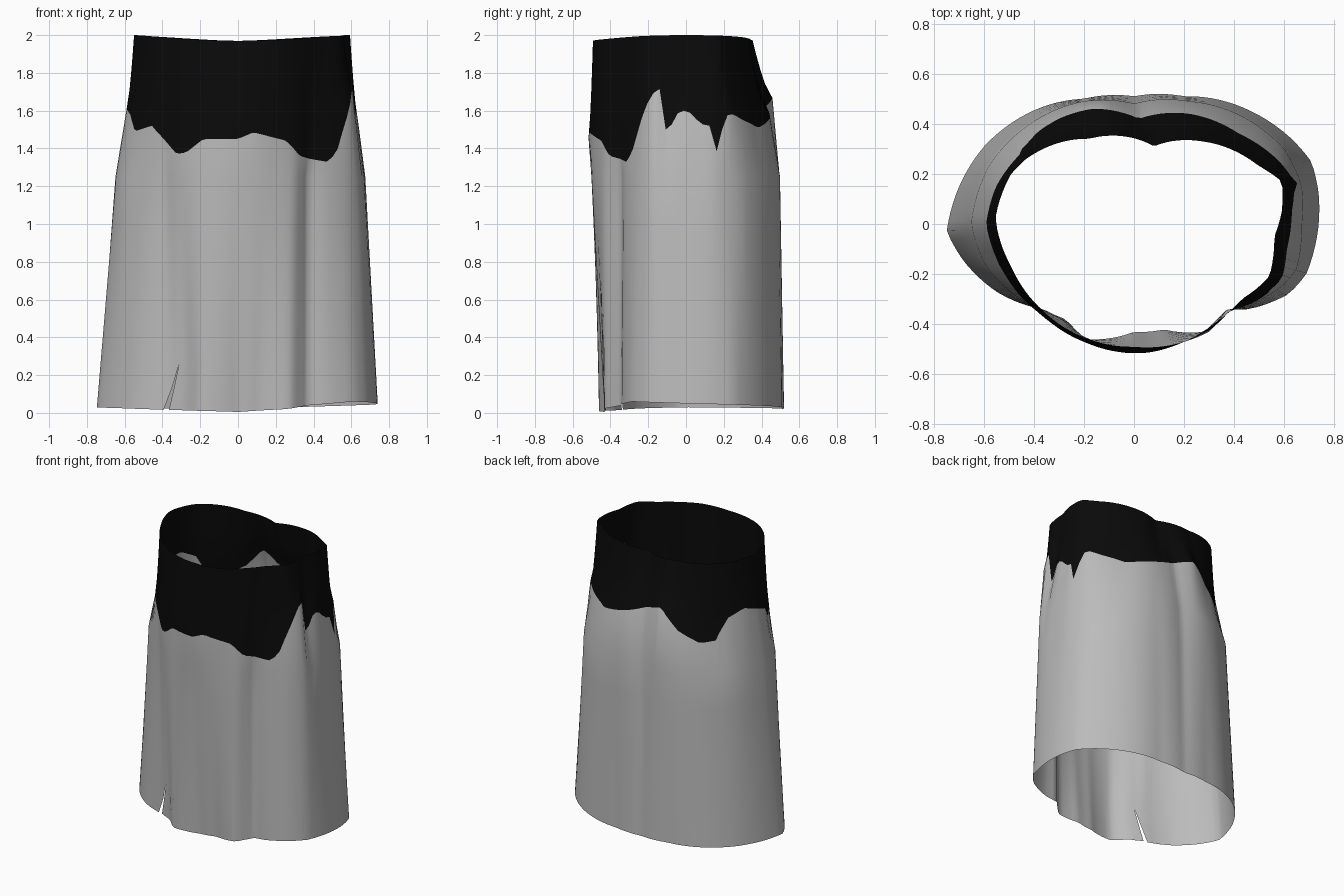
import bpy
import bmesh
from math import atan2, cos, degrees, hypot, radians, sin

default_cube = bpy.data.objects.get("Cube")
if default_cube:
    bpy.data.objects.remove(default_cube, do_unlink=True)


def make_material(name, value):
    material = bpy.data.materials.new(name)
    colour = (value, value, value, 1.0)
    material.diffuse_color = colour
    material.use_nodes = True
    shader = next(n for n in material.node_tree.nodes if n.type == "BSDF_PRINCIPLED")
    shader.inputs["Base Color"].default_value = colour
    shader.inputs["Roughness"].default_value = 0.9
    return material


def to_polar(outline):
    """Turn outline points (in hundredths) into sorted angle and radius pairs."""
    return sorted((degrees(atan2(y, x)) % 360, hypot(x, y) / 100) for x, y in outline)


def sample(pairs, angle):
    """Interpolate a value around the full circle."""
    angle %= 360
    first, last = pairs[0], pairs[-1]
    ring = [(last[0] - 360, last[1])] + pairs + [(first[0] + 360, first[1])]
    for (a, value_a), (b, value_b) in zip(ring, ring[1:]):
        if a <= angle <= b:
            return value_a + (value_b - value_a) * (angle - a) / max(b - a, 1e-6)


def mix(a, b, factor):
    return a + (b - a) * factor


# Cross-sections: hem, chest, edge of the dark band, and top rim
hem = to_polar([
    (74, 0), (74, 12), (71, 25), (62, 35), (47, 45), (20, 51), (0, 51), (-20, 50),
    (-36, 47), (-60, 31), (-70, 15), (-75, -3), (-68, -15), (-55, -27), (-36, -34),
    (-27, -38), (-19, -46), (0, -43), (12, -42), (28, -43), (32, -39), (37, -34),
    (46, -34), (62, -28), (69, -20)])
chest = to_polar([
    (67, 0), (67, 15), (60, 30), (45, 42), (22, 49), (0, 48), (-20, 49), (-40, 41),
    (-58, 23), (-65, 0), (-59, -17), (-38, -34), (-20, -47), (0, -50), (20, -47),
    (30, -43), (37, -34), (44, -33), (59, -25), (65, -18)])
band_edge = to_polar([
    (63, 5), (64, 17), (58, 25), (42, 36), (22, 44), (2, 42), (-16, 46), (-30, 42),
    (-42, 31), (-55, 15), (-59, 0), (-51, -21), (-40, -34), (-20, -47), (0, -52),
    (20, -47), (30, -42), (43, -33), (59, -22), (61, -10)])
rim = to_polar([
    (59, 5), (59, 17), (50, 23), (27, 33), (8, 31), (-18, 34), (-43, 26), (-49, 20),
    (-55, 4), (-55, 0), (-49, -17), (-37, -34), (-18, -46), (0, -49), (20, -47),
    (33, -39), (43, -30), (54, -21), (56, -5)])

# Heights around the hem and the ragged edge of the dark band
hem_height = [(0, .05), (90, .02), (180, .03), (270, .005), (300, .02), (335, .06)]
ragged_edge = [
    (1, 1.6), (7, 1.53), (11, 1.52), (15, 1.34), (17.5, 1.54), (21, 1.59), (30, 1.55),
    (45, 1.51), (70, 1.57), (90, 1.63), (105, 1.67), (119, 1.53), (135, 1.45),
    (146, 1.46), (155, 1.61), (166, 1.66), (178, 1.62), (188, 1.58), (195, 1.49),
    (212, 1.52), (220, 1.46), (231, 1.37), (238, 1.38), (249, 1.45), (270, 1.45),
    (279, 1.485), (300, 1.44), (309, 1.36), (326, 1.33), (331, 1.37), (340, 1.62),
    (346, 1.73), (348, 1.7), (350, 1.5), (352, 1.5), (355, 1.58), (358, 1.6)]

SLIT_ANGLE, SLIT_TOP, CHEST_Z = 230, 0.26, 1.25
COLUMNS = 120
LEVELS = [0.13, SLIT_TOP, 0.5, 0.75, 1.0, CHEST_Z]
BAND_ROWS = 4


def tube_point(angle, z, radius):
    return (radius * cos(radians(angle)), radius * sin(radians(angle)), z)


def make_column(index):
    """Points from hem to rim; the seam column opens into the hem slit."""
    base = SLIT_ANGLE + 360 * index / COLUMNS
    from_seam = min(index, COLUMNS - index) * 360 / COLUMNS
    side = {0: 1, COLUMNS: -1}.get(index, 0)
    points = []
    for z in [sample(hem_height, base)] + LEVELS:
        opening = max(0, 1 - z / SLIT_TOP)
        angle = base + opening * (side * 1.4 - 9 * max(0, 1 - from_seam / 30))
        radius = mix(sample(hem, angle), sample(chest, angle), z / CHEST_Z)
        points.append(tube_point(angle, z, radius))
    edge_z = sample(ragged_edge, base)
    rim_z = 1.985 + 0.015 * cos(radians(2 * base))
    edge_radius = mix(sample(chest, base), sample(band_edge, base),
                      min(1, (edge_z - CHEST_Z) / 0.25))
    for row in range(BAND_ROWS + 1):
        t = row / BAND_ROWS
        radius = mix(edge_radius, sample(rim, base), t ** 0.7)
        points.append(tube_point(base, mix(edge_z, rim_z, t), radius))
    return points


# Single-walled cloth tube, welded along the seam above the slit
bm = bmesh.new()
grid = [[bm.verts.new(p) for p in make_column(i)] for i in range(COLUMNS + 1)]
for left, right in zip(grid, grid[1:]):
    for row in range(len(left) - 1):
        face = bm.faces.new((left[row], right[row], right[row + 1], left[row + 1]))
        face.material_index = int(row > len(LEVELS))
        face.smooth = True
bmesh.ops.remove_doubles(bm, verts=bm.verts, dist=0.0005)

mesh = bpy.data.meshes.new("cloth_tube")
bm.to_mesh(mesh)
bm.free()
mesh.materials.append(make_material("light grey cloth", 0.5))
mesh.materials.append(make_material("black band", 0.003))
tube = bpy.data.objects.new("cloth_tube", mesh)
bpy.context.collection.objects.link(tube)
